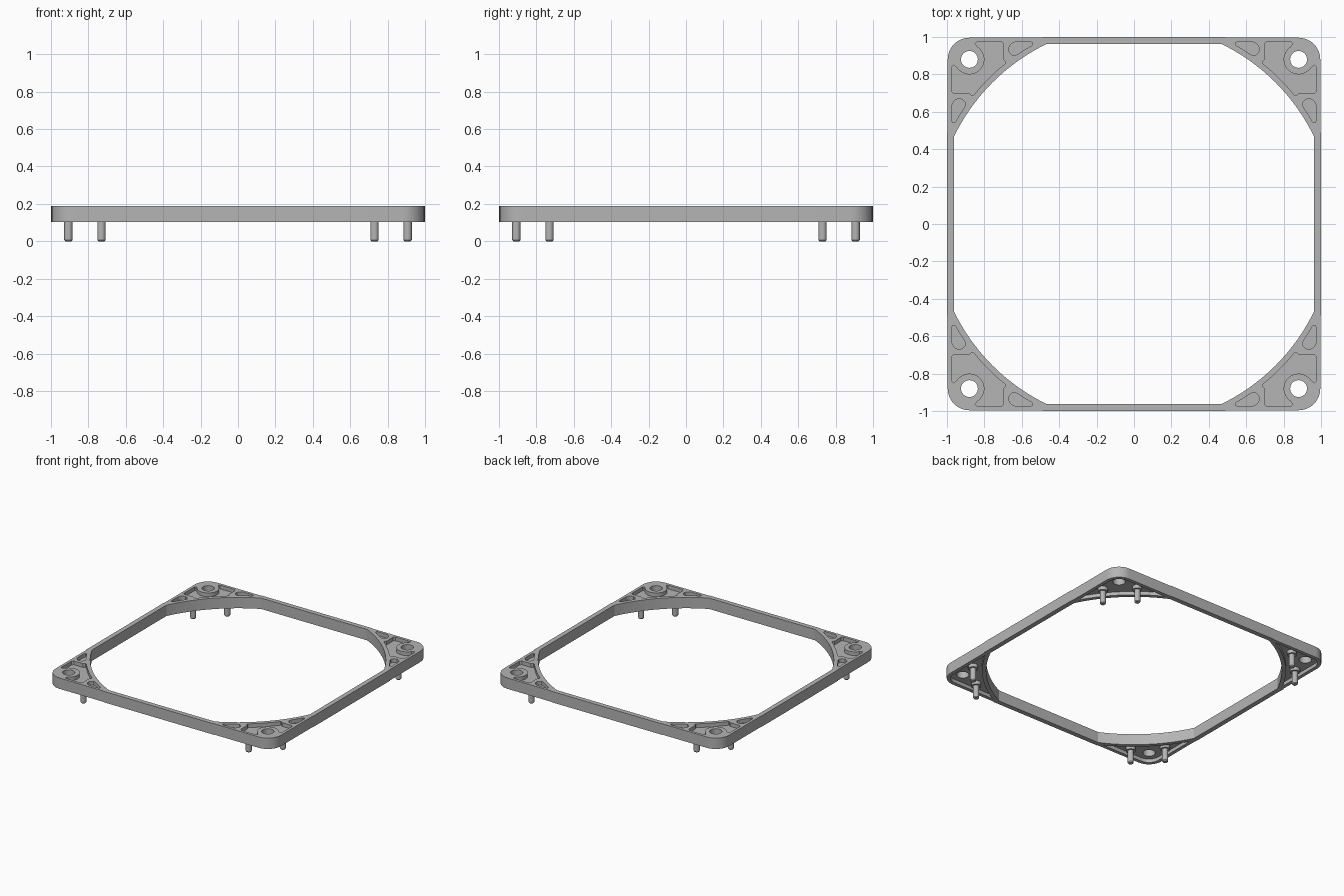
import bpy, bmesh
from math import sin, cos, radians, atan2, pi, degrees

if "Cube" in bpy.data.objects:
    bpy.data.objects.remove(bpy.data.objects["Cube"], do_unlink=True)

TOP, BOTTOM = 0.19, 0.103
HOLE = 0.88          # screw hole centre, also the corner fillet centre
ARC = 1.07           # radius of the round opening
RIM = 1.10           # radius where the pockets start
SIGNS = [(1, 1), (-1, 1), (-1, -1), (1, -1)]

grey = bpy.data.materials.new("light grey plastic")
grey.use_nodes = True
colour = (0.46, 0.46, 0.46, 1)
grey.diffuse_color = colour
grey.node_tree.nodes["Principled BSDF"].inputs["Base Color"].default_value = colour


def arc(cx, cy, r, a0, a1, n):
    return [(cx + r * cos(radians(a0 + (a1 - a0) * i / n)),
             cy + r * sin(radians(a0 + (a1 - a0) * i / n))) for i in range(n + 1)]


def swap(pts):
    """Reflect across the corner diagonal."""
    return [(y, x) for x, y in pts]


def place(pts, sx, sy):
    """Move a corner profile into one of the four corners."""
    return [(x * sx, y * sy) for x, y in pts]


def prism(bm, pts, z0, z1):
    area = sum(a[0] * b[1] - b[0] * a[1] for a, b in zip(pts, pts[1:] + pts[:1]))
    if area < 0:
        pts = pts[::-1]
    low = [bm.verts.new((x, y, z0)) for x, y in pts]
    high = [bm.verts.new((x, y, z1)) for x, y in pts]
    bm.faces.new(low[::-1])
    bm.faces.new(high)
    for i in range(len(pts)):
        j = (i + 1) % len(pts)
        bm.faces.new((low[i], low[j], high[j], high[i]))


def make(name, bm):
    mesh = bpy.data.meshes.new(name)
    bm.to_mesh(mesh)
    bm.free()
    ob = bpy.data.objects.new(name, mesh)
    bpy.context.collection.objects.link(ob)
    mesh.materials.append(grey)
    return ob


def activate(ob):
    bpy.ops.object.select_all(action='DESELECT')
    ob.select_set(True)
    bpy.context.view_layer.objects.active = ob


def cut(ob, cutter):
    cutter.hide_render = True
    mod = ob.modifiers.new("cut", 'BOOLEAN')
    mod.operation = 'DIFFERENCE'
    mod.solver = 'EXACT'
    mod.object = cutter
    activate(ob)
    bpy.ops.object.modifier_apply(modifier=mod.name)
    bpy.data.objects.remove(cutter, do_unlink=True)


# Outer block: straight sides stand slightly proud of the rounded corners
edge = 0.996
quarter = [(1, 0.49), (edge, 0.485)] + arc(HOLE, HOLE, edge - HOLE, 0, 90, 12)
quarter += [(0.485, edge), (0.49, 1)]
outline = []
for sx, sy in SIGNS:
    corner = place(quarter, sx, sy)
    outline += corner if sx * sy > 0 else corner[::-1]
bm = bmesh.new()
prism(bm, outline, BOTTOM, TOP)
frame = make("frame", bm)

# Large top pocket wrapping the screw boss
half = arc(0, 0, RIM, 45, 51.3, 5)
half += [(0.687, 0.866), (0.698, 0.88), (0.698, 0.962), (0.708, 0.974),
         (0.84, 0.974), (0.849, 0.964), (0.838, 0.95)]
half += arc(HOLE, HOLE, 0.08, 122, 225, 14)
big_pocket = half + swap(half)[::-1][1:-1]

# Small teardrop top pocket beside it
tear = arc(0, 0, RIM, 60.3, 55.5, 5)
tear += [(0.645, 0.9), (0.664, 0.915), (0.671, 0.935), (0.664, 0.955),
         (0.645, 0.971), (0.625, 0.974), (0.552, 0.974), (0.542, 0.968)]

# Underside recess following the rim and the outer wall
wall = 0.968
end = degrees(atan2(wall, (RIM ** 2 - wall ** 2) ** 0.5))
recess = arc(0, 0, RIM, end, 90 - end, 16) + arc(HOLE, HOLE, wall - HOLE, 0, 90, 10)

bm = bmesh.new()
for s in SIGNS:
    for profile in (big_pocket, tear, swap(tear)):
        prism(bm, place(profile, *s), TOP - 0.03, TOP + 0.05)
    prism(bm, place(recess, *s), BOTTOM - 0.05, BOTTOM + 0.028)
cut(frame, make("pocket_cutter", bm))

# Round opening with flattened sides, and the screw holes
inner = 0.962
start = degrees(atan2((ARC ** 2 - inner ** 2) ** 0.5, inner))
opening = []
for k in range(4):
    opening += arc(0, 0, ARC, start + 90 * k, 90 - start + 90 * k, 20)
bm = bmesh.new()
prism(bm, opening, 0, 0.4)
for sx, sy in SIGNS:
    prism(bm, arc(HOLE * sx, HOLE * sy, 0.045, 0, 348.75, 31), 0, 0.4)
cut(frame, make("opening_cutter", bm))
activate(frame)
bpy.ops.object.shade_smooth_by_angle(angle=radians(25))


# Locating pegs with collars, two under each corner
def revolve(bm, x, y, profile, n=24):
    rings = [[bm.verts.new((x + r * cos(2 * pi * i / n), y + r * sin(2 * pi * i / n), z))
              for i in range(n)] for r, z in profile]
    bm.faces.new(rings[0][::-1])
    bm.faces.new(rings[-1])
    for a, b in zip(rings, rings[1:]):
        for i in range(n):
            j = (i + 1) % n
            bm.faces.new((a[i], a[j], b[j], b[i]))


peg = [(0.016, 0), (0.022, 0.007), (0.022, BOTTOM), (0.036, BOTTOM), (0.036, BOTTOM + 0.032)]
bm = bmesh.new()
for sx, sy in SIGNS:
    for x, y in ((0.907, 0.73), (0.73, 0.907)):
        revolve(bm, x * sx, y * sy, peg)
pegs = make("locating_pegs", bm)
activate(pegs)
bpy.ops.object.shade_smooth_by_angle(angle=radians(30))
